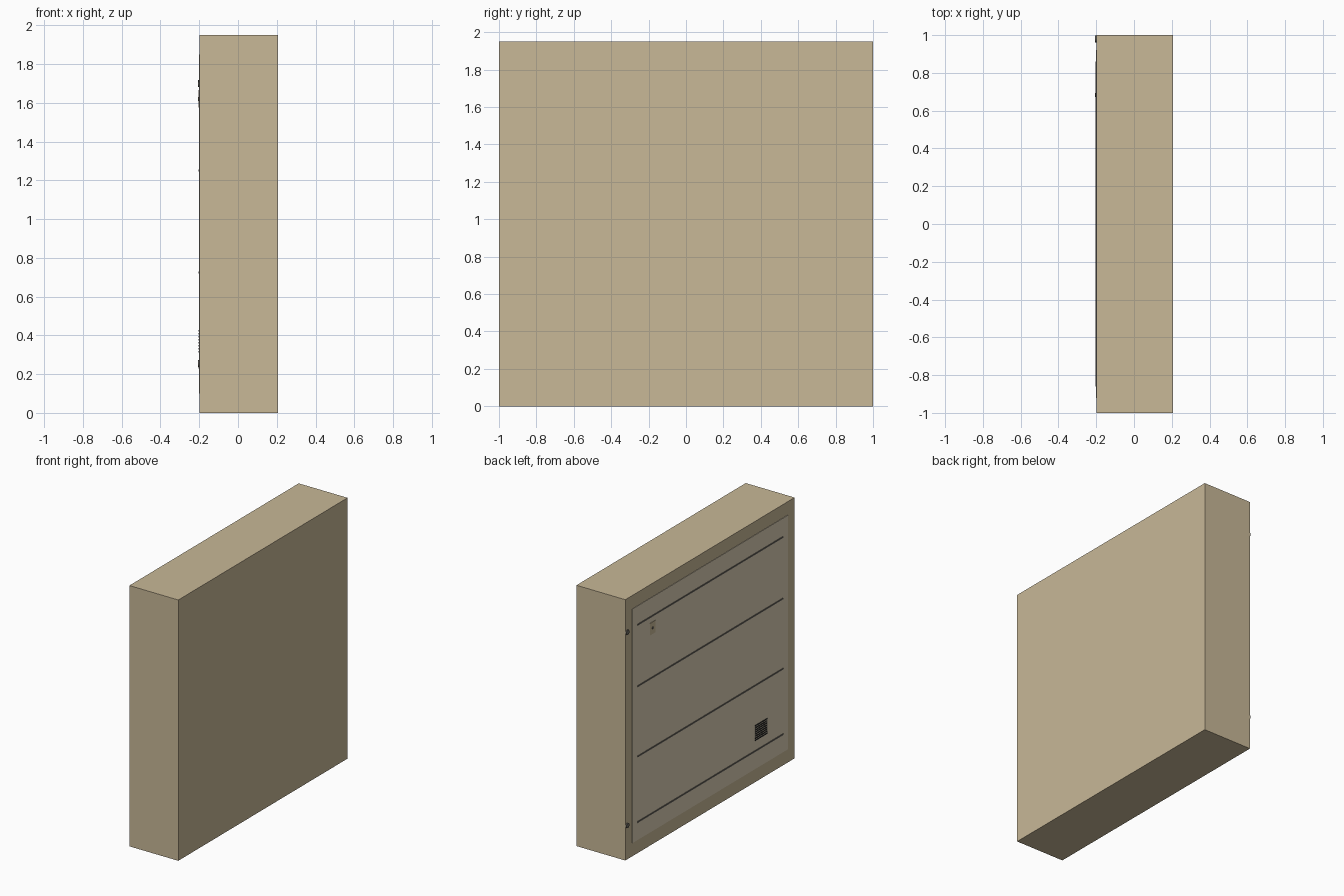
import bpy, math

if "Cube" in bpy.data.objects:
    bpy.data.objects.remove(bpy.data.objects["Cube"])

def material(name, rgb):
    m = bpy.data.materials.new(name)
    m.diffuse_color = (*rgb, 1)
    m.use_nodes = True
    m.node_tree.nodes["Principled BSDF"].inputs["Base Color"].default_value = m.diffuse_color
    return m

tan = material("tan", (0.58, 0.48, 0.31))
light = material("light_tan", (0.70, 0.62, 0.46))
grey = material("grey", (0.15, 0.14, 0.12))
dark = material("dark", (0.02, 0.02, 0.02))

def box(name, x, y, z, mat):
    """Box from (low, high) ranges on each axis."""
    bpy.ops.mesh.primitive_cube_add(size=1, location=[sum(r) / 2 for r in (x, y, z)])
    o = bpy.context.object
    o.name = name
    o.scale = [r[1] - r[0] for r in (x, y, z)]
    bpy.ops.object.transform_apply(location=False, rotation=False, scale=True)
    o.data.materials.append(mat)
    return o

def stud(name, x, y, z, radius, mat):
    """Short cylinder standing out from the -x face."""
    bpy.ops.mesh.primitive_cylinder_add(vertices=16, radius=radius, depth=x[1] - x[0],
        location=(sum(x) / 2, y, z), rotation=(0, math.pi / 2, 0))
    o = bpy.context.object
    o.name = name
    o.data.materials.append(mat)
    bpy.ops.object.shade_smooth_by_angle()

BACK = -0.198   # plane of the detailed face
TIP = -0.206    # outermost detail

# Main body and thin raised panel
box("body", (BACK, 0.206), (-1, 1), (0, 1.95), tan)
box("panel", (BACK - 0.003, BACK + 0.002), (-0.92, 0.92), (0.10, 1.85), light)

# Horizontal ribs across the panel
for z in (1.71, 1.25, 0.725, 0.235):
    box("rib", (TIP + 0.001, BACK), (-0.86, 0.86), (z - 0.005, z + 0.005), grey)

# Hinge studs along one edge
for z in (1.70, 0.255):
    stud("hinge", (TIP, BACK + 0.002), 0.98, z, 0.018, grey)

# Latch plate with a small knob
box("latch_plate", (TIP + 0.002, BACK), (0.65, 0.715), (1.575, 1.665), tan)
stud("latch_knob", (TIP, BACK), 0.683, 1.62, 0.01, grey)

# Ventilation slats
for i in range(8):
    z = 0.315 + i * 0.0155
    box("vent_slat", (TIP + 0.002, BACK), (-0.67, -0.53), (z - 0.004, z + 0.004), dark)
